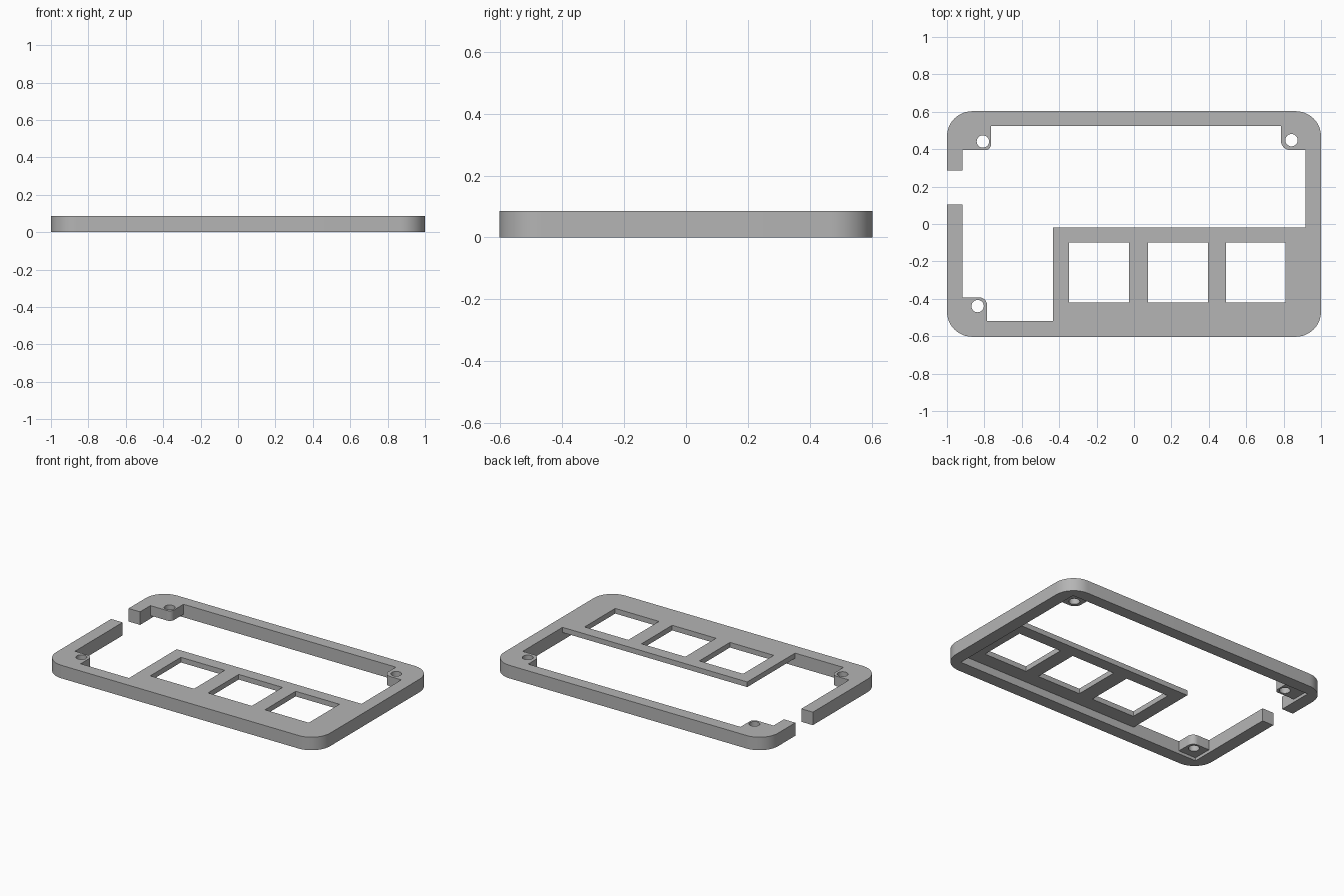
import bpy, bmesh, math

cube = bpy.data.objects.get("Cube")
if cube:
    bpy.data.objects.remove(cube)

HEIGHT = 0.086
PLATE_Z = 0.052      # underside of the switch plate
BOSS_Z = 0.02        # underside of the screw bosses

grey = bpy.data.materials.new("matte grey")
grey.use_nodes = True
grey.diffuse_color = (0.46, 0.46, 0.46, 1)
grey.node_tree.nodes["Principled BSDF"].inputs["Base Color"].default_value = grey.diffuse_color


def rounded_rect(x0, x1, y0, y1, radii, steps=12):
    """Outline with a radius per corner: right-back, left-back, left-front, right-front."""
    points = []
    corners = [(x1, y1, -1, -1), (x0, y1, 1, -1), (x0, y0, 1, 1), (x1, y0, -1, 1)]
    for i, ((x, y, sx, sy), r) in enumerate(zip(corners, radii)):
        if r == 0:
            points.append((x, y))
            continue
        for k in range(steps + 1):
            a = (i + k / steps) * math.pi / 2
            points.append((x + sx * r + r * math.cos(a), y + sy * r + r * math.sin(a)))
    return points


def prism(name, outline, z0, z1):
    bm = bmesh.new()
    face = bm.faces.new([bm.verts.new((x, y, z0)) for x, y in outline])
    top = bmesh.ops.extrude_face_region(bm, geom=[face])["geom"]
    bmesh.ops.translate(bm, vec=(0, 0, z1 - z0),
                        verts=[g for g in top if isinstance(g, bmesh.types.BMVert)])
    bmesh.ops.recalc_face_normals(bm, faces=bm.faces)
    mesh = bpy.data.meshes.new(name)
    bm.to_mesh(mesh)
    bm.free()
    mesh.materials.append(grey)
    obj = bpy.data.objects.new(name, mesh)
    bpy.context.collection.objects.link(obj)
    return obj


def block(name, x0, x1, y0, y1, z0, z1):
    return prism(name, rounded_rect(x0, x1, y0, y1, (0, 0, 0, 0)), z0, z1)


def combine(target, tool, operation):
    """Apply a boolean and discard its tool object."""
    mod = target.modifiers.new("combine", 'BOOLEAN')
    mod.operation, mod.solver, mod.object = operation, 'EXACT', tool
    bpy.context.view_layer.objects.active = target
    bpy.ops.object.modifier_apply(modifier=mod.name)
    bpy.data.objects.remove(tool)


# Rounded outer rim, hollowed through
frame = prism("case_frame", rounded_rect(-1, 1, -0.603, 0.603, [0.135] * 4), 0, HEIGHT)
combine(frame, block("cavity", -0.916, 0.916, -0.519, 0.524, -1, 1), 'DIFFERENCE')

# Thin switch plate, flush with the top
combine(frame, block("switch_plate", -0.433, 0.95, -0.56, -0.02, PLATE_Z, HEIGHT), 'UNION')

# Screw bosses: extents, corner radii, hole centre
bosses = [
    ((-0.95, -0.765, 0.395, 0.56), (0, 0, 0, 0.03), (-0.808, 0.441)),
    ((0.786, 0.95, 0.395, 0.56), (0, 0, 0.05, 0), (0.842, 0.448)),
    ((-0.95, -0.786, -0.56, -0.393), (0.04, 0, 0, 0), (-0.836, -0.439)),
]
for extents, radii, _ in bosses:
    combine(frame, prism("screw_boss", rounded_rect(*extents, radii), BOSS_Z, HEIGHT), 'UNION')
for _, _, (x, y) in bosses:
    hole = rounded_rect(x - 0.033, x + 0.033, y - 0.033, y + 0.033, [0.0329] * 4, 8)
    combine(frame, prism("screw_hole", hole, -1, 1), 'DIFFERENCE')

# Three square switch openings
for x in (-0.187, 0.235, 0.651):
    combine(frame, block("switch_opening", x - 0.16, x + 0.16, -0.42, -0.1, -1, 1), 'DIFFERENCE')

# Cable gap in the right-hand wall
combine(frame, block("cable_gap", -1.1, -0.85, 0.105, 0.287, -1, 1), 'DIFFERENCE')

bpy.ops.object.select_all(action='DESELECT')
frame.select_set(True)
bpy.context.view_layer.objects.active = frame
bpy.ops.object.shade_smooth_by_angle(angle=math.radians(30))
